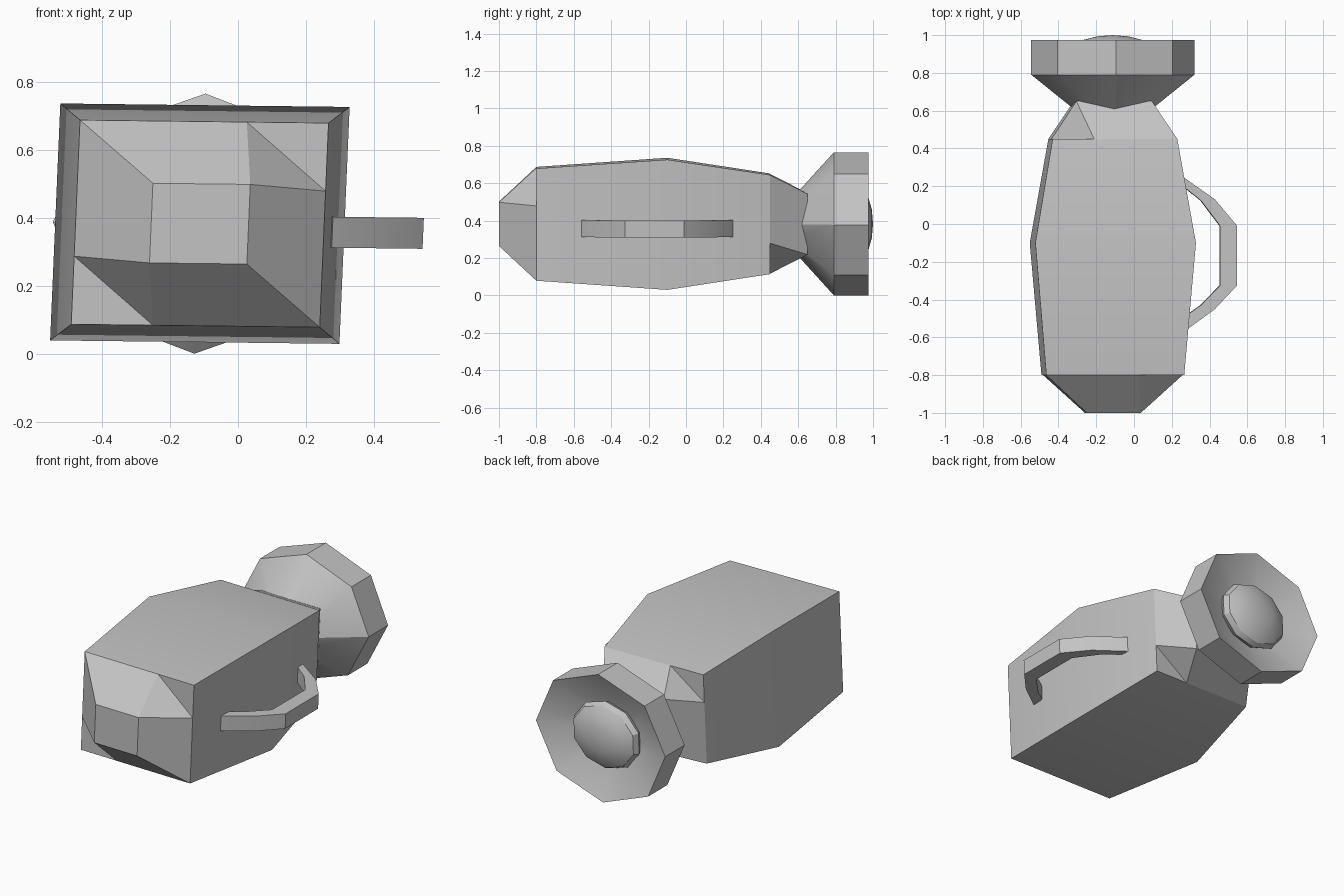
import bpy
import bmesh
from math import sin, cos, pi, radians
from mathutils import Matrix

cube = bpy.data.objects.get("Cube")
if cube:
    bpy.data.objects.remove(cube, do_unlink=True)

grey = bpy.data.materials.new("plain grey")
grey.use_nodes = True
colour = (0.55, 0.55, 0.55, 1)
grey.diffuse_color = colour
grey.node_tree.nodes["Principled BSDF"].inputs["Base Color"].default_value = colour

# Shared axis of the model, with the slight lean of every part
LEAN = Matrix(((1, 0, 0.043, -0.112),
               (0, 1, 0, 0),
               (-0.012, 0, 1, 0.383),
               (0, 0, 0, 1)))


def finish(bm, name):
    bmesh.ops.transform(bm, matrix=LEAN, verts=bm.verts)
    bmesh.ops.recalc_face_normals(bm, faces=bm.faces)
    mesh = bpy.data.meshes.new(name)
    bm.to_mesh(mesh)
    bm.free()
    mesh.materials.append(grey)
    obj = bpy.data.objects.new(name, mesh)
    bpy.context.collection.objects.link(obj)
    bpy.ops.object.select_all(action='DESELECT')
    obj.select_set(True)
    bpy.context.view_layer.objects.active = obj
    bpy.ops.object.shade_smooth_by_angle(angle=radians(32))
    return obj


def bridge(bm, a, b):
    n = len(a)
    for i in range(n):
        j = (i + 1) % n
        bm.faces.new((a[i], a[j], b[j], b[i]))


def ring(bm, y, points):
    return [bm.verts.new((x, y, z)) for x, z in points]


# Body: rectangular rings; each end has two opposite corners cut back.
# Ring order: plain, cut, plain, cut corner, with two extra points at each cut.
def rectangle(w, h, s=1):
    return [(-s * w, h), (s * w, h), (s * w, -h), (-s * w, -h)]


def tapered_end(bm, outer, y, w, h, s, cut_x, cut_z):
    """Close the body: s mirrors which diagonal pair of corners is cut."""
    p, q, r, t = outer
    x, z, oy = abs(q.co.x), abs(q.co.z), q.co.y
    a, b, c, d = ring(bm, y, rectangle(w, h, s))
    q1, q2, t1, t2 = ring(bm, oy, [(s * cut_x, z), (s * x, cut_z),
                                   (-s * cut_x, -z), (-s * x, -cut_z)])
    for f in ((a, b, c, d), (p, q1, b, a), (q2, r, c, b),
              (r, t1, d, c), (t2, p, a, d),
              (q1, q2, b), (t1, t2, d), (q1, q, q2), (t1, t, t2)):
        bm.faces.new(f)


bm = bmesh.new()
front = ring(bm, -0.8, rectangle(0.365, 0.3))
middle = ring(bm, -0.1, rectangle(0.425, 0.348))
back = ring(bm, 0.45, rectangle(0.33, 0.265))
bridge(bm, front, middle)
bridge(bm, middle, back)
tapered_end(bm, front, -1.0, 0.143, 0.117, 1, 0.125, 0.1)
back_order = [back[1], back[0], back[3], back[2]]
tapered_end(bm, back_order, 0.65, 0.2, 0.162, -1, 0.11, 0.1)
finish(bm, "body")

# Horn: eight-sided cone, straight rim and a sunken dish
bm = bmesh.new()
rings = []
for y, k in ((0.54, 0.28), (0.79, 1), (0.975, 1), (0.85, 0.3)):
    rings.append(ring(bm, y, [(0.432 * k * cos(i * pi / 4), 0.382 * k * sin(i * pi / 4))
                              for i in range(8)]))
for a, b in zip(rings, rings[1:]):
    bridge(bm, a, b)
bm.faces.new(rings[0])
bm.faces.new(rings[-1])
finish(bm, "horn")

# Lens: flattened ball in the dish
bm = bmesh.new()
bmesh.ops.create_uvsphere(bm, u_segments=10, v_segments=8, radius=1)
place = (Matrix.Translation((0, 0.915, 0))
         @ Matrix.Diagonal((0.225, 0.085, 0.2, 1))
         @ Matrix.Rotation(pi / 2, 4, 'X'))
bmesh.ops.transform(bm, matrix=place, verts=bm.verts)
finish(bm, "lens")

# Handle: bent strap on the left side, as outer and inner path points
outer = [(0.37, 0.25), (0.54, 0.13), (0.657, -0.01),
         (0.657, -0.325), (0.54, -0.45), (0.39, -0.56)]
inner = [(0.37, 0.20), (0.465, 0.125), (0.567, -0.01),
         (0.567, -0.325), (0.465, -0.43), (0.38, -0.49)]
bm = bmesh.new()
sections = [[bm.verts.new((x, y, z)) for (x, y), z in
             ((o, 0.025), (i, 0.025), (i, -0.066), (o, -0.066))]
            for o, i in zip(outer, inner)]
for a, b in zip(sections, sections[1:]):
    bridge(bm, a, b)
bm.faces.new(sections[0])
bm.faces.new(sections[-1])
finish(bm, "handle")
